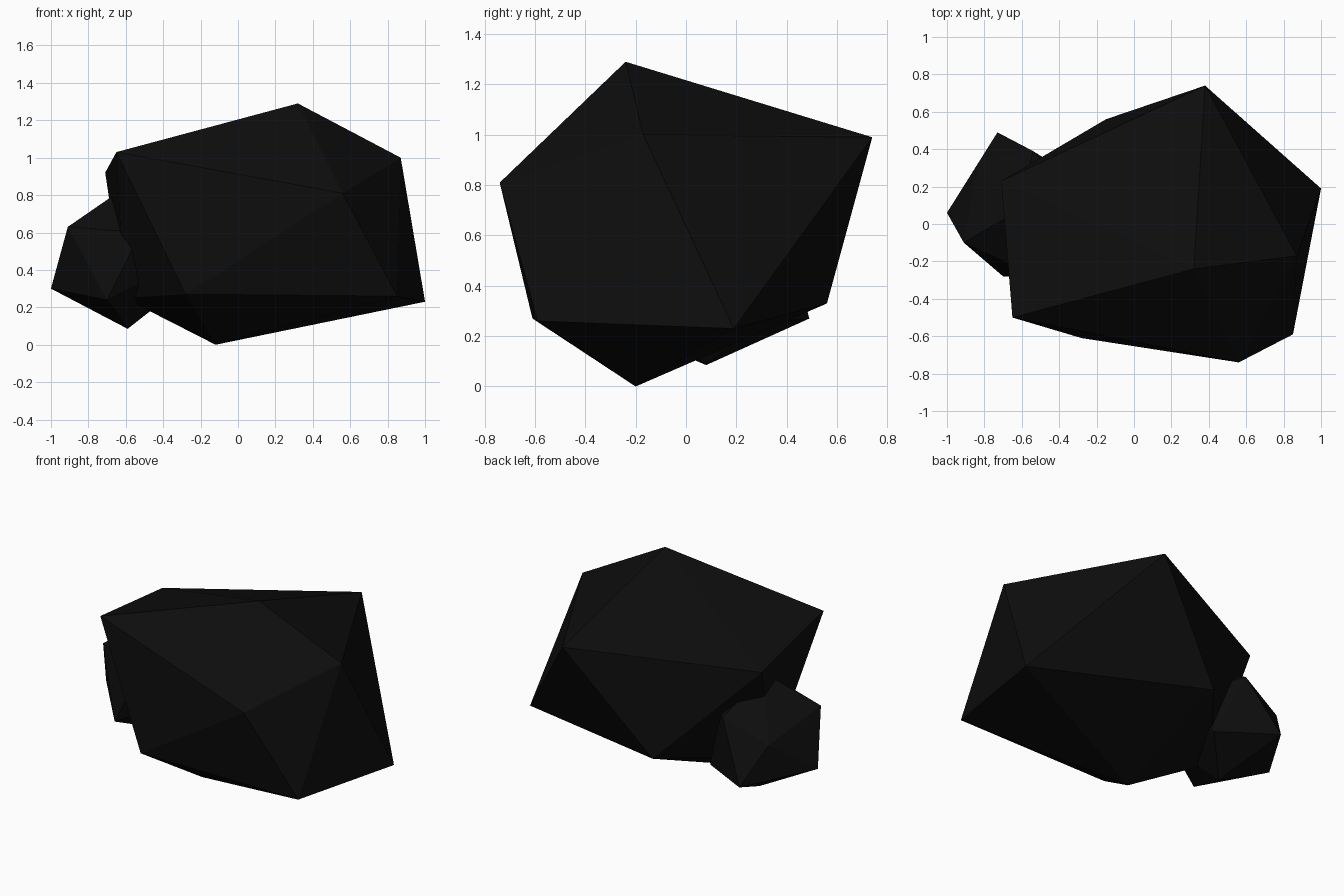
import bpy

# near-black coal material
coal = bpy.data.materials.new("coal")
coal.diffuse_color = (0.004, 0.004, 0.004, 1)


def rough_icosahedron(name, pole, near_ring, far_ring, far_pole):
    """Irregular 20-sided rock: far_ring[i] sits between near_ring[i] and [i+1]."""
    verts = [pole, *near_ring, *far_ring, far_pole]
    faces = []
    for i in range(5):
        j = (i + 1) % 5
        a, b, c, d = 1 + i, 1 + j, 6 + i, 6 + j
        faces += [(0, a, b), (a, c, b), (b, c, d), (c, 11, d)]
    mesh = bpy.data.meshes.new(name)
    mesh.from_pydata(verts, [], faces)
    mesh.materials.append(coal)
    mesh.update()
    obj = bpy.data.objects.new(name, mesh)
    bpy.context.collection.objects.link(obj)
    return obj


# main lump, from its top point to its bottom point
rough_icosahedron(
    "large_lump", (0.32, -0.24, 1.29),
    [(-0.65, -0.50, 1.03), (0.56, -0.74, 0.81), (0.87, -0.17, 1.0),
     (0.38, 0.74, 0.99), (-0.71, 0.23, 0.92)],
    [(-0.28, -0.61, 0.27), (0.85, -0.59, 0.26), (1.0, 0.19, 0.23),
     (-0.15, 0.56, 0.33), (-0.61, -0.02, 0.25)],
    (-0.12, -0.20, 0.0))

# small lump sunk into the left side, from its outer point inward
rough_icosahedron(
    "small_lump", (-1.0, 0.06, 0.30),
    [(-0.91, -0.10, 0.63), (-0.70, -0.28, 0.24), (-0.59, 0.08, 0.085),
     (-0.73, 0.49, 0.27), (-0.83, 0.33, 0.51)],
    [(-0.52, -0.28, 0.60), (-0.42, -0.17, 0.38), (-0.38, 0.29, 0.25),
     (-0.54, 0.39, 0.64), (-0.62, 0.07, 0.83)],
    (-0.28, 0.10, 0.55))
